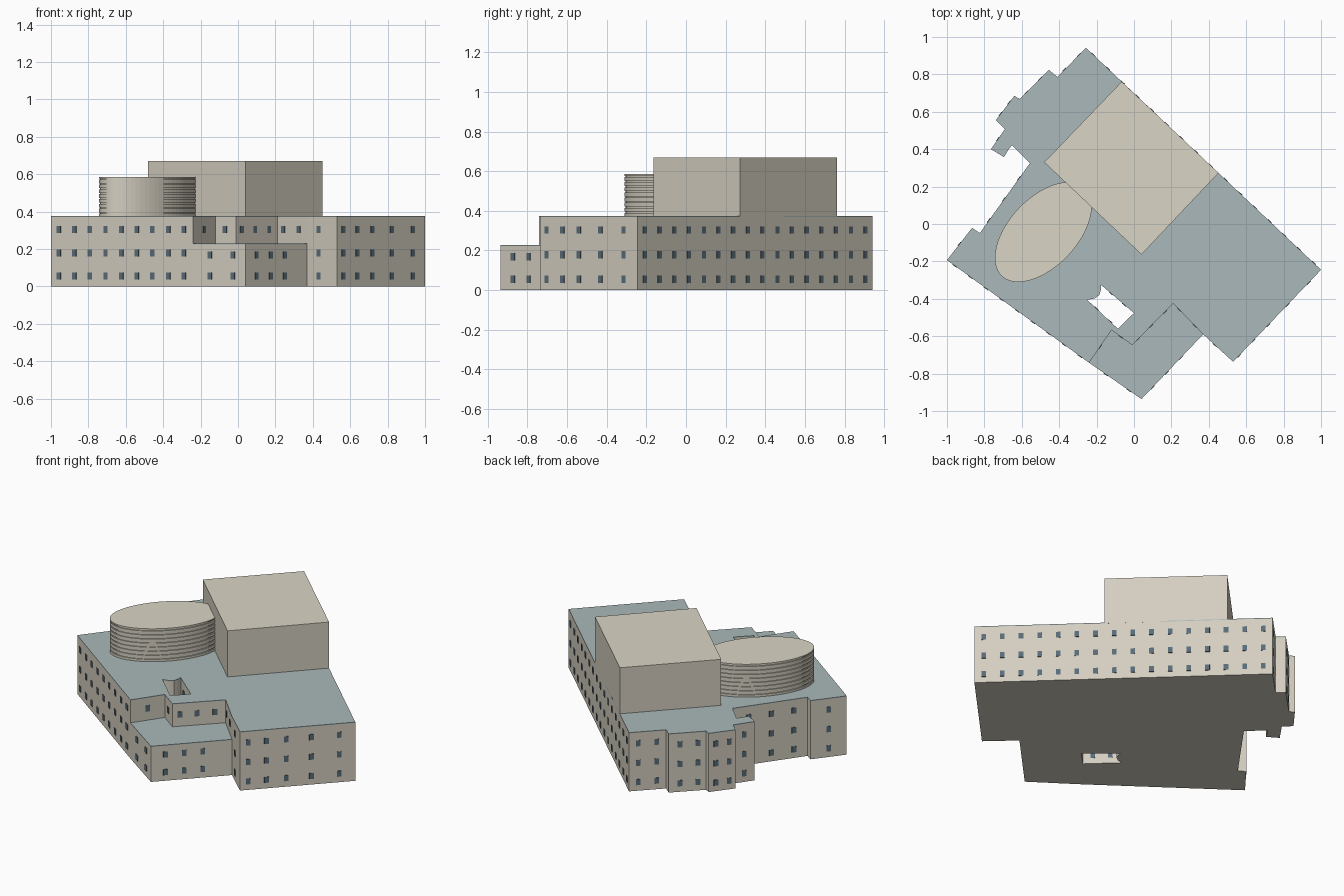
import bpy, bmesh, math
from mathutils import Vector, Matrix

if "Cube" in bpy.data.objects:
    bpy.data.objects.remove(bpy.data.objects["Cube"])


def material(name, rgb):
    m = bpy.data.materials.new(name)
    m.diffuse_color = (*rgb, 1)
    m.use_nodes = True
    m.node_tree.nodes["Principled BSDF"].inputs["Base Color"].default_value = m.diffuse_color
    return m


STONE = material("stone", (0.66, 0.62, 0.53))
SLATE = material("slate_roof", (0.40, 0.48, 0.49))
PALE = material("pale_roof", (0.70, 0.66, 0.56))
GLASS = material("window_glass", (0.10, 0.15, 0.19))


def finish(name, bm, mat):
    bmesh.ops.recalc_face_normals(bm, faces=bm.faces)
    mesh = bpy.data.meshes.new(name)
    bm.to_mesh(mesh)
    bm.free()
    mesh.materials.append(mat)
    ob = bpy.data.objects.new(name, mesh)
    bpy.context.collection.objects.link(ob)
    return ob


def prism(name, loops, z0, z1, mat):
    """Extrude an outline; any further loops become through-holes."""
    bm = bmesh.new()
    caps = {z0: [], z1: []}
    for pts in loops:
        rings = {z: [bm.verts.new((x, y, z)) for x, y in pts] for z in (z0, z1)}
        n = len(pts)
        for z, ring in rings.items():
            caps[z] += [bm.edges.new((ring[i], ring[(i + 1) % n])) for i in range(n)]
        lo, hi = rings[z0], rings[z1]
        for i in range(n):
            j = (i + 1) % n
            bm.faces.new((lo[i], lo[j], hi[j], hi[i]))
    for z, edges in caps.items():
        bmesh.ops.triangle_fill(bm, edges=edges, use_beauty=True,
                                normal=(0, 0, 1 if z == z1 else -1))
    return finish(name, bm, mat)


def block(name, loops, z0, z1, roof_mat):
    """Walls plus a thin coloured roof slab."""
    prism(name + "_walls", loops, z0, z1 - 0.005, STONE)
    prism(name + "_roof", loops, z1 - 0.005, z1, roof_mat)


def even(n):
    return [(i + 0.5) / n for i in range(n)]


# Main building outline, with a courtyard hole
A, B, C, D = (-1, -0.193), (-0.24, -0.742), (-0.12, -0.567), (-0.01, -0.647)
E, F, G, H = (0.21, -0.425), (0.37, -0.59), (0.53, -0.737), (1, -0.245)
BACK = [(-0.257, 0.942), (-0.41, 0.786), (-0.455, 0.824), (-0.61, 0.668),
        (-0.64, 0.685), (-0.738, 0.556), (-0.69, 0.508), (-0.765, 0.40),
        (-0.695, 0.358), (-0.67, 0.40), (-0.652, 0.422), (-0.556, 0.326),
        (-0.824, -0.048), (-0.866, -0.021)]
COURT = [(-0.25, -0.406), (-0.21, -0.398), (-0.186, -0.38), (-0.178, -0.355),
         (-0.176, -0.326), (0, -0.476), (-0.086, -0.56)]
block("main_building", [[A, B, C, D, E, F, G, H] + BACK, COURT], 0, 0.375, SLATE)

# Lower front wing
TIP = (0.04, -0.936)
block("low_wing", [[B, TIP, F, E, D, C]], 0, 0.228, SLATE)

# Tall rooftop hall
block("upper_hall", [[(-0.48, 0.33), (0.04, -0.163), (0.452, 0.273), (-0.066, 0.761)]],
      0.37, 0.669, PALE)

# Oval drum with stacked thin courses
bm = bmesh.new()
SEG, ROWS, Z0, Z1 = 64, 8, 0.37, 0.577
profile = []
step = (Z1 - Z0) / ROWS
for r in range(ROWS):
    z = Z0 + r * step
    profile += [(0, z), (0, z + step * 0.75), (-0.006, z + step * 0.75), (-0.006, z + step)]
turn = Matrix.Rotation(math.radians(46.7), 3, 'Z')
centre = Vector((-0.485, -0.043, 0))


def oval(grow, z):
    return [centre + turn @ Vector(((0.324 + grow) * math.cos(t), (0.183 + grow) * math.sin(t), z))
            for t in (2 * math.pi * i / SEG for i in range(SEG))]


rings = [[bm.verts.new(p) for p in oval(g, z)] for g, z in profile]
for a, b in zip(rings, rings[1:]):
    for i in range(SEG):
        j = (i + 1) % SEG
        bm.faces.new((a[i], a[j], b[j], b[i]))
bm.faces.new(rings[0])
bm.faces.new(rings[-1])
finish("oval_drum", bm, STONE)
prism("oval_drum_roof", [[p.xy for p in oval(0, 0)]], Z1, 0.585, PALE)

# Windows: wall start, wall end, positions along the wall, storey heights
LOW, MID, TOP = 0.055, 0.178, 0.303
ALL = (LOW, MID, TOP)
WING = (LOW, 0.168)
walls = [
    (A, B, [0.055 + 0.11 * i for i in range(9)], ALL),
    (B, TIP, (0.32, 0.76), WING),
    (TIP, F, (0.18, 0.41, 0.64), WING),
    (B, C, (0.5,), (TOP,)),
    (C, D, (0.45,), (TOP,)),
    (D, E, (0.14, 0.46, 0.80), (TOP,)),
    (E, F, (0.2, 0.72), (TOP,)),
    (F, G, (0.39,), ALL),
    (G, H, (0.07, 0.23, 0.40, 0.62, 0.86), ALL),
    (H, BACK[0], even(16), ALL),
    (BACK[0], BACK[1], (0.25, 0.75), ALL),
    (BACK[2], BACK[3], (0.3, 0.78), ALL),
    (BACK[4], BACK[5], (0.27, 0.76), ALL),
    (BACK[6], BACK[7], (0.5,), ALL),
    (BACK[11], BACK[12], (0.22, 0.52, 0.82), ALL),
    (BACK[13], A, (0.5,), ALL),
    (COURT[6], COURT[0], (0.25, 0.7), ALL),
    (COURT[4], COURT[5], (0.3, 0.7), ALL),
]
bm = bmesh.new()
for start, end, spots, heights in walls:
    a, b = Vector(start), Vector(end)
    d = b - a
    spin = Matrix.Rotation(math.atan2(d.y, d.x), 4, 'Z')
    for t in spots:
        for z in heights:
            p = a + d * t
            bmesh.ops.create_cube(bm, size=1, matrix=Matrix.Translation((p.x, p.y, z)) @ spin
                                  @ Matrix.Diagonal((0.027, 0.006, 0.037, 1)))
finish("windows", bm, GLASS)
